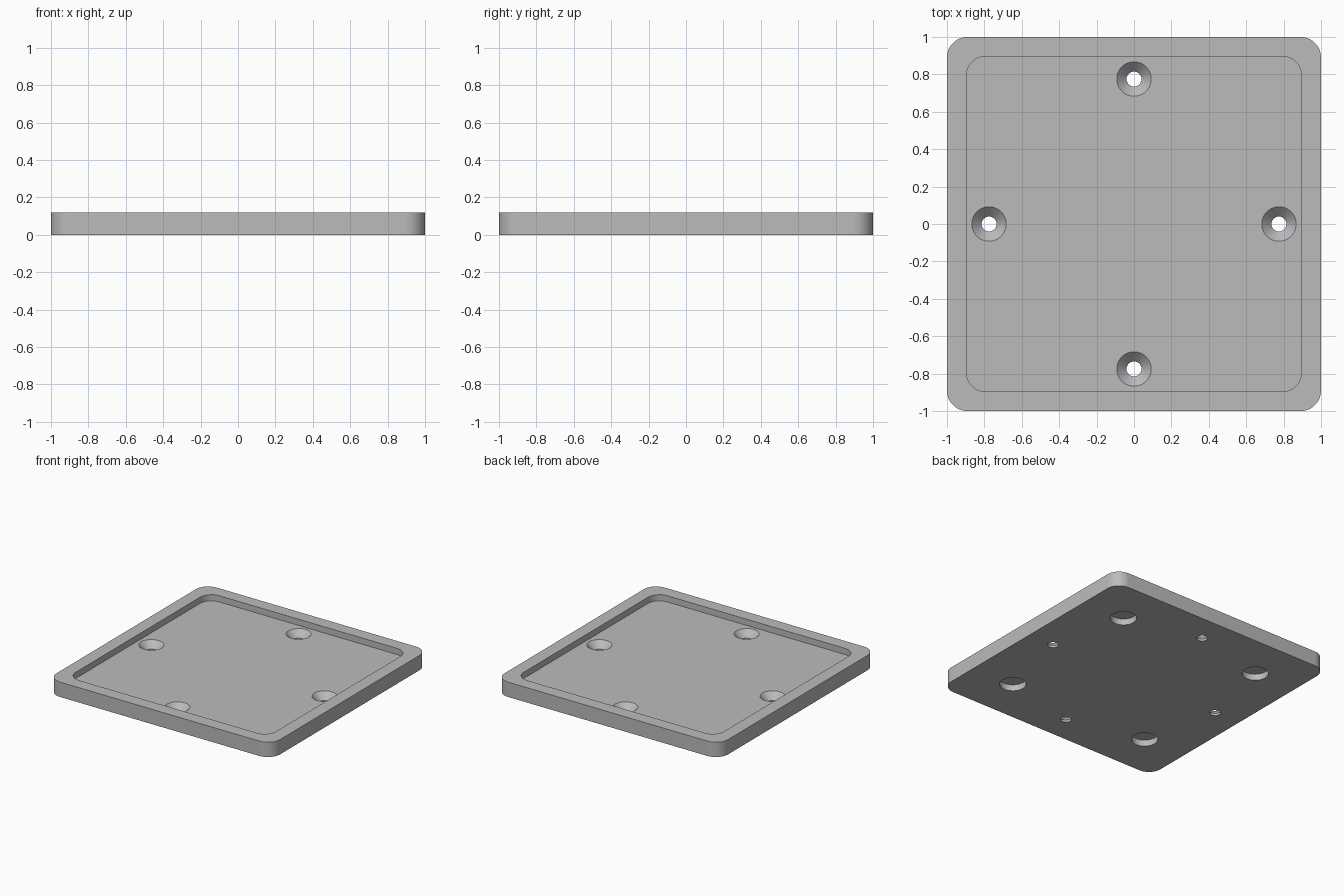
import bpy
import bmesh
from math import cos, sin, pi

cube = bpy.data.objects.get("Cube")
if cube:
    bpy.data.objects.remove(cube, do_unlink=True)

HEIGHT = 0.12
FLOOR = 0.07       # top of the recessed floor
MAGNET_DEPTH = 0.05

grey = bpy.data.materials.new("plain grey")
grey.use_nodes = True
colour = (0.5, 0.5, 0.5, 1)
grey.diffuse_color = colour
grey.node_tree.nodes["Principled BSDF"].inputs["Base Color"].default_value = colour


def rounded_square(half, radius, steps=12):
    """Outline of a square with rounded corners, counter-clockwise."""
    points = []
    inner = half - radius
    for corner, (sx, sy) in enumerate([(1, 1), (-1, 1), (-1, -1), (1, -1)]):
        for i in range(steps + 1):
            a = (corner + i / steps) * pi / 2
            points.append((sx * inner + radius * cos(a), sy * inner + radius * sin(a)))
    return points


def circle(x, y, radius, steps=48):
    angles = [2 * pi * i / steps for i in range(steps)]
    return [(x + radius * cos(a), y + radius * sin(a)) for a in angles]


def loft(bm, layers):
    """Closed solid through a stack of (outline, z) layers."""
    rings = [[bm.verts.new((x, y, z)) for x, y in outline] for outline, z in layers]
    bm.faces.new(rings[0][::-1])
    bm.faces.new(rings[-1])
    for low, high in zip(rings, rings[1:]):
        for i in range(len(low)):
            j = (i + 1) % len(low)
            bm.faces.new((low[i], low[j], high[j], high[i]))


def make_object(name, solids):
    bm = bmesh.new()
    for layers in solids:
        loft(bm, layers)
    mesh = bpy.data.meshes.new(name)
    bm.to_mesh(mesh)
    bm.free()
    mesh.materials.append(grey)
    obj = bpy.data.objects.new(name, mesh)
    bpy.context.collection.objects.link(obj)
    return obj


# Rounded square plate
plate = make_object("plate", [[(rounded_square(1, 0.11), 0),
                               (rounded_square(1, 0.11), HEIGHT)]])

# Shallow recess that leaves a raised rim
recess = make_object("recess_cutter", [[(rounded_square(0.895, 0.1), FLOOR),
                                        (rounded_square(0.895, 0.1), HEIGHT + 0.1)]])

# Countersunk screw holes at the middle of each side
screws = []
for x, y in [(0.775, 0), (0, 0.775), (-0.775, 0), (0, -0.775)]:
    screws.append([(circle(x, y, 0.04), -0.1),
                   (circle(x, y, 0.04), FLOOR - 0.052),
                   (circle(x, y, 0.092), FLOOR),
                   (circle(x, y, 0.092), FLOOR + 0.02)])
screw_holes = make_object("screw_hole_cutter", screws)

# Blind round pockets in the underside, one near each corner
pockets = [[(circle(sx * 0.63, sy * 0.63, 0.097), -0.1),
            (circle(sx * 0.63, sy * 0.63, 0.097), MAGNET_DEPTH)]
           for sx in (-1, 1) for sy in (-1, 1)]
pocket_holes = make_object("pocket_cutter", pockets)

# Cut everything out of the plate, then drop the cutters
bpy.context.view_layer.objects.active = plate
plate.select_set(True)
for cutter in (recess, screw_holes, pocket_holes):
    cutter.hide_render = True
    mod = plate.modifiers.new(cutter.name, "BOOLEAN")
    mod.operation = "DIFFERENCE"
    mod.solver = "EXACT"
    mod.object = cutter
    bpy.ops.object.modifier_apply(modifier=mod.name)
    bpy.data.objects.remove(cutter, do_unlink=True)

bpy.ops.object.select_all(action="DESELECT")
plate.select_set(True)
bpy.ops.object.shade_smooth_by_angle(angle=pi / 6)
